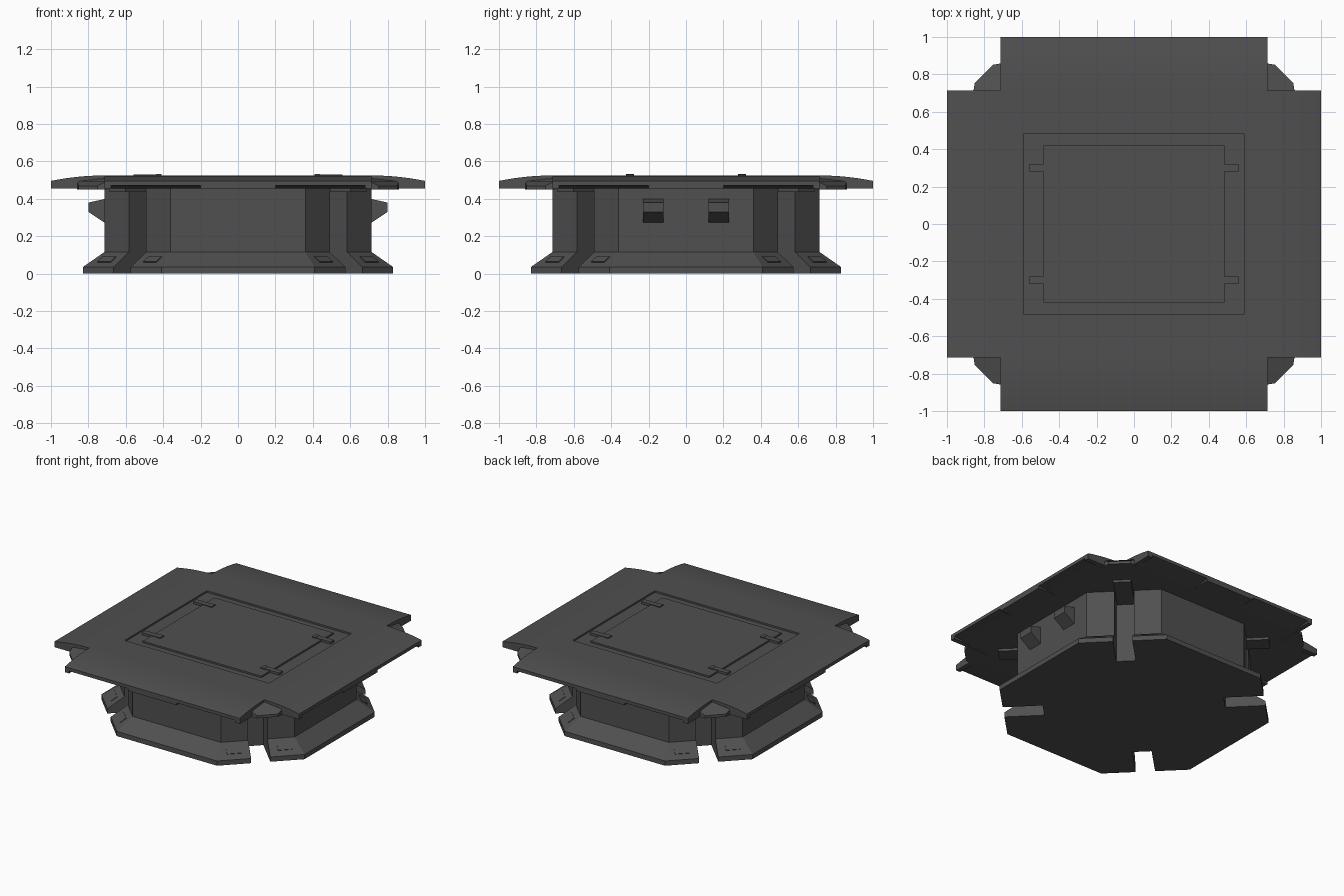
import bpy, bmesh, math
from mathutils import Matrix, Vector

if "Cube" in bpy.data.objects:
    bpy.data.objects.remove(bpy.data.objects["Cube"])

mat = bpy.data.materials.new("dark_grey")
mat.diffuse_color = (0.08, 0.08, 0.08, 1)
mat.use_nodes = True
mat.node_tree.nodes["Principled BSDF"].inputs["Base Color"].default_value = mat.diffuse_color


def loft(name, loops, turn=0.0, smooth=False):
    """Skin a stack of equal-length point loops, cap both ends, turn about z."""
    bm = bmesh.new()
    rings = [[bm.verts.new(p) for p in loop] for loop in loops]
    n = len(rings[0])
    for a, b in zip(rings, rings[1:]):
        for i in range(n):
            j = (i + 1) % n
            bm.faces.new((a[i], a[j], b[j], b[i]))
    bm.faces.new(rings[0][::-1])
    bm.faces.new(rings[-1])
    bmesh.ops.remove_doubles(bm, verts=bm.verts, dist=1e-5)
    bmesh.ops.dissolve_degenerate(bm, edges=bm.edges, dist=1e-5)
    bmesh.ops.recalc_face_normals(bm, faces=bm.faces)
    bm.transform(Matrix.Rotation(turn, 4, 'Z'))
    me = bpy.data.meshes.new(name)
    bm.to_mesh(me)
    bm.free()
    me.materials.append(mat)
    ob = bpy.data.objects.new(name, me)
    bpy.context.collection.objects.link(ob)
    if smooth:
        bpy.ops.object.select_all(action='DESELECT')
        ob.select_set(True)
        bpy.context.view_layer.objects.active = ob
        bpy.ops.object.shade_smooth_by_angle(angle=math.radians(20))
    return ob


def rect(hx, hy, z, cx=0, cy=0):
    return [(cx + sx * hx, cy + sy * hy, z)
            for sx, sy in ((-1, -1), (1, -1), (1, 1), (-1, 1))]


def notched_octagon(R, c, z, w=0.046, d=0.43):
    """Octagon with a slot cut into each diagonal side."""
    m = (R + c) / 2
    quad = [(R, c), (m + w, m - w), (d + w, d - w),
            (d - w, d + w), (m - w, m + w), (c, R)]
    pts = []
    for k in range(4):
        r = Matrix.Rotation(k * math.pi / 2, 3, 'Z')
        pts += [r @ Vector((x, y, z)) for x, y in quad]
    return pts


# body with flared foot
loft("body", [notched_octagon(0.83, 0.41, 0), notched_octagon(0.83, 0.41, 0.035),
              notched_octagon(0.715, 0.36, 0.115), notched_octagon(0.715, 0.36, 0.46)])

# central deck with a shallow rectangular groove
H = 0.715
loft("deck", [rect(H, H, 0.455), rect(H, H, 0.525), rect(0.59, 0.48, 0.525),
              rect(0.59, 0.48, 0.513), rect(0.485, 0.42, 0.513), rect(0.485, 0.42, 0.525)])


def flap_section(t, tip):
    pts = [(H, t, 0.455), (0.86, t, 0.455), (1.0, t, tip)]
    for i in range(9):
        s = 1 - i / 8
        pts.append((H + (1 - H) * s, t, 0.525 - 0.029 * s * s))
    return pts


stations = [(-H, 0.455), (-0.68, 0.455), (-0.679, 0.472), (-0.2, 0.472), (-0.199, 0.455)]
stations += [(-t, z) for t, z in reversed(stations)]

# corner gusset: outline with top heights, sunk in the middle
gusset = [(0.70, 0.70, 0.512), (0.86, 0.70, 0.495), (0.852, 0.752, 0.47),
          (0.752, 0.852, 0.47), (0.70, 0.86, 0.495)]

for k in range(4):
    a = k * math.pi / 2
    # curved flaps with chamfered underside pockets
    loft(f"flap_{k}", [flap_section(t, z) for t, z in stations], a, True)
    loft(f"corner_gusset_{k}", [[(x, y, 0.45) for x, y, z in gusset], gusset], a)
    # strut reaching from each slot to the corner
    d = a + math.pi / 4
    loft(f"corner_strut_{k}", [rect(0.155, 0.06, 0.437, 0.755),
                               rect(0.155, 0.06, 0.48, 0.755)], d)
    # small pads on the sloping feet
    out, up = Vector((0.117, 0, -0.08)).normalized(), Vector((0.08, 0, 0.117)).normalized()
    for side in (-1, 1):
        c = Vector((0.8185, side * 0.173, 0.075))
        loops = [[c + out * (sx * 0.025) + Vector((0, sy * 0.05, 0)) + up * h
                  for sx, sy in ((-1, -1), (1, -1), (1, 1), (-1, 1))] for h in (-0.005, 0.004)]
        loft(f"foot_pad_{k}_{'ab'[side > 0]}", loops, d)

# side hooks and deck clips
hook = [(0.70, 0.263), (0.80, 0.33), (0.80, 0.38), (0.70, 0.402)]
for s, a in (("right", 0), ("left", math.pi)):
    for i, y in enumerate((-0.175, 0.175)):
        loft(f"side_hook_{s}_{i}", [[(x, y + e, z) for x, z in hook] for e in (-0.055, 0.055)], a)
    for i, y in enumerate((-0.3, 0.3)):
        loft(f"deck_clip_{s}_{i}", [rect(0.075, 0.02, 0.513, 0.485, y),
                                    rect(0.075, 0.02, 0.530, 0.485, y)], a)
        loft(f"clip_foot_{s}_{i}", [rect(0.014, 0.022, 0.513, 0.424, y),
                                    rect(0.014, 0.022, 0.532, 0.424, y)], a)
